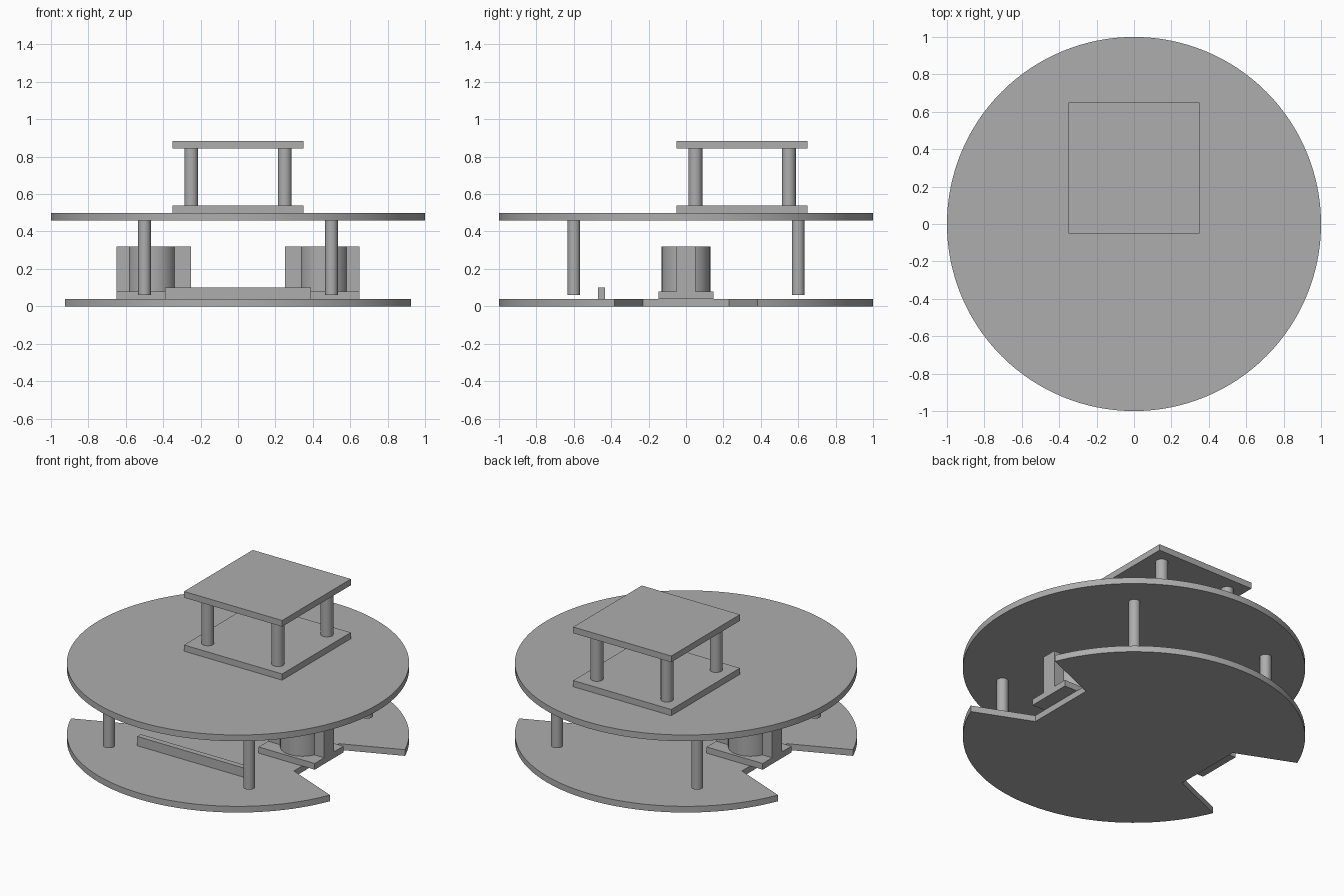
import bpy
import bmesh
from math import cos, sin, radians

if "Cube" in bpy.data.objects:
    bpy.data.objects.remove(bpy.data.objects["Cube"], do_unlink=True)

GREY = (0.42, 0.42, 0.42, 1)
grey = bpy.data.materials.new("plain grey")
grey.diffuse_color = GREY
grey.use_nodes = True
grey.node_tree.nodes["Principled BSDF"].inputs["Base Color"].default_value = GREY


def prism(name, outline, z0, z1, smooth=False):
    """Extrude a flat outline from z0 up to z1."""
    bm = bmesh.new()
    base = bm.faces.new([bm.verts.new((x, y, z0)) for x, y in outline])
    top = bmesh.ops.extrude_face_region(bm, geom=[base])["geom"]
    verts = [v for v in top if isinstance(v, bmesh.types.BMVert)]
    bmesh.ops.translate(bm, verts=verts, vec=(0, 0, z1 - z0))
    bmesh.ops.recalc_face_normals(bm, faces=bm.faces)
    mesh = bpy.data.meshes.new(name)
    bm.to_mesh(mesh)
    bm.free()
    mesh.materials.append(grey)
    obj = bpy.data.objects.new(name, mesh)
    bpy.context.collection.objects.link(obj)
    if smooth:
        bpy.ops.object.select_all(action="DESELECT")
        obj.select_set(True)
        bpy.context.view_layer.objects.active = obj
        bpy.ops.object.shade_smooth_by_angle(angle=radians(30))
    return obj


def arc(r, start, end, steps):
    angles = [radians(start + (end - start) * i / steps) for i in range(steps + 1)]
    return [(r * cos(a), r * sin(a)) for a in angles]


def box(name, x0, x1, y0, y1, z0, z1):
    return prism(name, [(x0, y0), (x1, y0), (x1, y1), (x0, y1)], z0, z1)


def cylinder(name, x, y, r, z0, z1, sides=32):
    ring = arc(r, 0, 360, sides)[:-1]
    return prism(name, [(x + a, y + b) for a, b in ring], z0, z1, True)


# Base disc with a wedge notch on each side
NOTCH_X, NOTCH_Y = 0.56, 0.23
outline = arc(1, 22.5, 157.5, 48) + [(-NOTCH_X, NOTCH_Y), (-NOTCH_X, -NOTCH_Y)]
outline += arc(1, 202.5, 337.5, 48) + [(NOTCH_X, -NOTCH_Y), (NOTCH_X, NOTCH_Y)]
prism("base_disc", outline, 0, 0.04, True)

# Bar across the front of the base
box("front_bar", -0.39, 0.39, -0.47, -0.433, 0.04, 0.1)

# Motor assemblies: mounting plate, round body and upright block
for side, s in (("left", 1), ("right", -1)):
    xa, xb = sorted((0.25 * s, 0.65 * s))
    box(side + "_mount_plate", xa, xb, -0.147, 0.147, 0.04, 0.08)
    box(side + "_mount_block", xa, xb, -0.05, 0.05, 0.08, 0.32)
    cylinder(side + "_motor_body", 0.46 * s, 0, 0.13, 0.08, 0.3198)

# Upper disc on four posts
cylinder("upper_disc", 0, 0, 1, 0.46, 0.5, 128)
for side, s in (("left", 1), ("right", -1)):
    for end, e in (("front", -1), ("back", 1)):
        cylinder(f"{end}_{side}_post", 0.5 * s, 0.6 * e, 0.034, 0.06, 0.46)
        cylinder(f"{end}_{side}_tower_post", 0.25 * s, 0.3 + 0.25 * e, 0.037, 0.54, 0.845)

# Square tower plates
box("tower_lower_plate", -0.35, 0.35, -0.05, 0.65, 0.5, 0.54)
box("tower_upper_plate", -0.35, 0.35, -0.05, 0.65, 0.845, 0.885)
